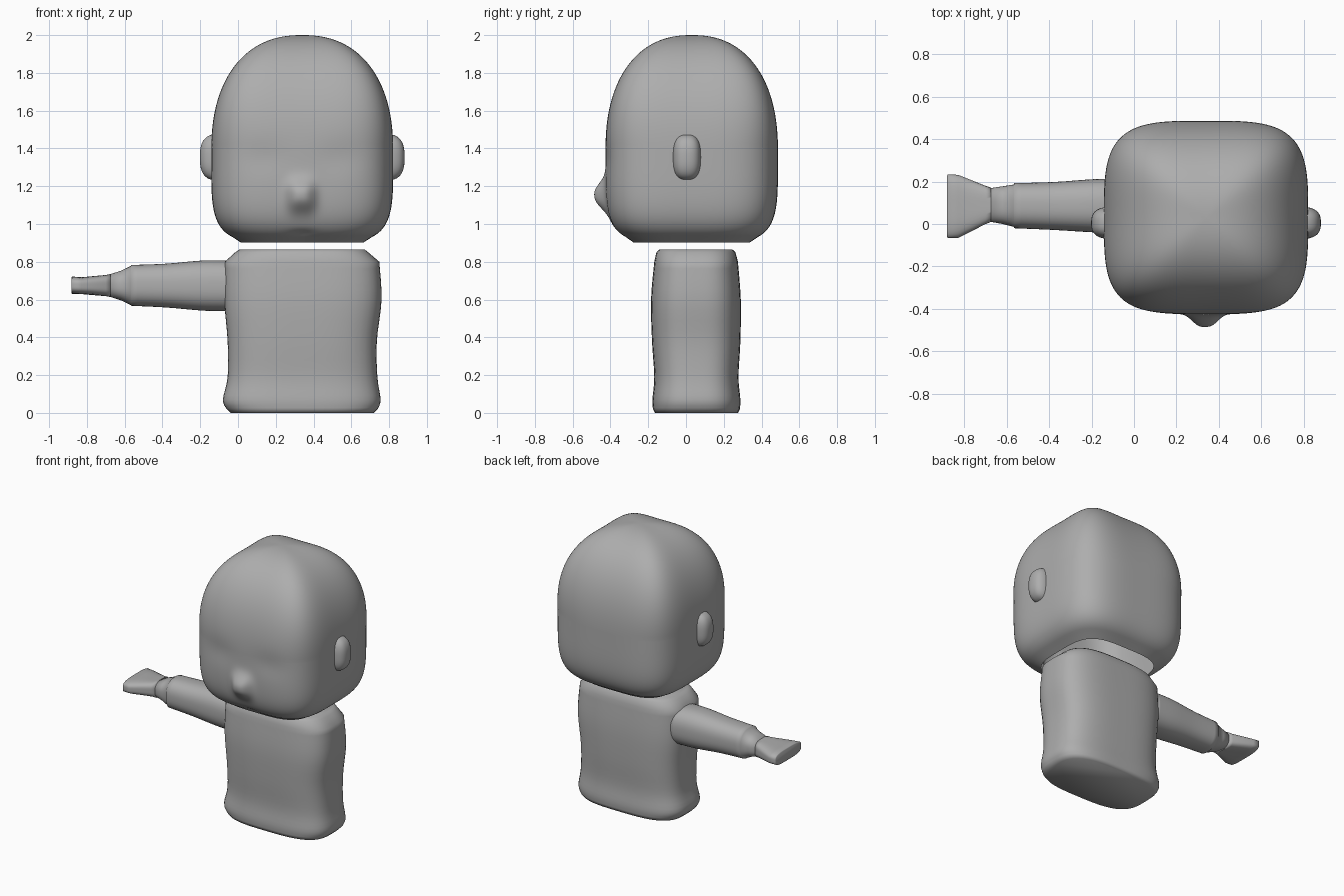
import bpy, bmesh, math
from mathutils import Vector

cube = bpy.data.objects.get("Cube")
if cube:
    bpy.data.objects.remove(cube)

grey = bpy.data.materials.new("mid grey")
grey.use_nodes = True
GREY = (0.42, 0.42, 0.42, 1)
grey.diffuse_color = GREY
grey.node_tree.nodes["Principled BSDF"].inputs["Base Color"].default_value = GREY


def finish(name, bm, angle):
    bmesh.ops.recalc_face_normals(bm, faces=bm.faces)
    mesh = bpy.data.meshes.new(name)
    bm.to_mesh(mesh)
    bm.free()
    mesh.materials.append(grey)
    obj = bpy.data.objects.new(name, mesh)
    bpy.context.collection.objects.link(obj)
    bpy.ops.object.select_all(action='DESELECT')
    obj.select_set(True)
    bpy.context.view_layer.objects.active = obj
    bpy.ops.object.shade_smooth_by_angle(angle=math.radians(angle))


def superellipse(power, sides):
    for i in range(sides):
        a = math.tau * (i + 0.5) / sides
        c, s = math.cos(a), math.sin(a)
        r = (abs(c) ** power + abs(s) ** power) ** (-1 / power)
        yield a, c * r, s * r


def skin(rings, caps):
    """Join rings of points with quads; caps closes the (first, last) ring."""
    bm = bmesh.new()
    loops = [[bm.verts.new(p) for p in ring] for ring in rings]
    for a, b in zip(loops, loops[1:]):
        for i in range(len(a)):
            j = (i + 1) % len(a)
            bm.faces.new((a[i], a[j], b[j], b[i]))
    for loop, closed in zip((loops[0], loops[-1]), caps):
        if closed:
            bm.faces.new(loop)
    return bm


def smooth_rows(rows, steps):
    """Catmull-Rom interpolation through the section rows."""
    out = []
    for i in range(len(rows) - 1):
        p = [rows[max(0, min(len(rows) - 1, i + k))] for k in (-1, 0, 1, 2)]
        for s in range(steps):
            t = s / steps
            out.append([b + 0.5 * t * (c - a + t * (2*a - 5*b + 4*c - d + t * (3 * (b - c) + d - a)))
                        for a, b, c, d in zip(*p)])
    return out + [list(rows[-1])]


def loft(name, rows, axis, power, sides=48):
    """Rows hold position, low and high of one side, low and high of the other."""
    rings = []
    for pos, a0, a1, b0, b1 in rows:
        ring = []
        for _, u, v in superellipse(power, sides):
            a = (a0 + a1) / 2 + u * (a1 - a0) / 2
            b = (b0 + b1) / 2 + v * (b1 - b0) / 2
            ring.append((a, b, pos) if axis == 'z' else (pos, a, b))
        rings.append(ring)
    finish(name, skin(rings, (True, True)), 100)


# Torso: waisted block with a chamfered shoulder line
side = smooth_rows([
    (0.02, -0.06, 0.74, -0.175, 0.285),
    (0.07, -0.08, 0.755, -0.178, 0.288),
    (0.19, -0.055, 0.738, -0.168, 0.278),
    (0.38, -0.055, 0.735, -0.18, 0.288),
    (0.6, -0.073, 0.76, -0.185, 0.29),
    (0.8, -0.07, 0.748, -0.168, 0.275)], 4)
loft("torso", [(0, -0.04, 0.72, -0.165, 0.275)] + side
     + [(0.85, -0.015, 0.69, -0.157, 0.262), (0.866, 0.01, 0.67, -0.14, 0.245)],
     'z', 3.2, 64)

# Single outstretched arm: sleeve stepping down to a wrist, and a flat hand
sleeve = smooth_rows([
    (-0.02, -0.045, 0.215, 0.538, 0.805),
    (-0.18, -0.04, 0.212, 0.541, 0.807),
    (-0.38, -0.028, 0.198, 0.558, 0.79),
    (-0.565, -0.02, 0.193, 0.567, 0.783)], 4)
loft("arm", sleeve + [
    (-0.568, -0.013, 0.186, 0.571, 0.778),
    (-0.62, 0, 0.178, 0.596, 0.752),
    (-0.685, 0.012, 0.168, 0.617, 0.732)], 'x', 2.5)
loft("hand", [
    (-0.675, 0.01, 0.172, 0.613, 0.735),
    (-0.7, 0, 0.18, 0.618, 0.73),
    (-0.83, -0.066, 0.232, 0.629, 0.718),
    (-0.878, -0.067, 0.234, 0.63, 0.722),
    (-0.882, -0.06, 0.228, 0.635, 0.717)], 'x', 3.5)

# Head: rounded box with a dome on top, open underneath
CX, CY, CZ = 0.34, 0.03, 1.4
HX, HY = 0.482, 0.457


def bump(x, z, cx, cz, wx, wz):
    return math.exp(-((x - cx) / wx) ** 2 - ((z - cz) / wz) ** 2)


levels = [(0.901, 0.67)]
for i in range(1, 60):
    t = 1 - i / 60
    if t < 0.95:
        levels.append((CZ - 0.502 * t, (1 - t ** 4.8) ** (1 / 4.8)))
for i in range(41):
    t = math.sin(math.pi / 2 * i / 40)
    levels.append((CZ + 0.6 * t, max(0.004, (1 - t ** 2.3) ** (1 / 2.3))))
rings = []
for z, s in levels:
    lift = max(0, (z - CZ) / 0.6)
    ring = []
    for a, u, v in superellipse(3.7 + lift, 240):
        r = s * (1 - 0.02 * lift * math.cos(2 * a) ** 2)
        x, y = CX + HX * u * r, CY + HY * v * r
        if v < 0 and s > 0.5:
            # shallow eye sockets, mouth dimple and a soft nose
            y += 0.008 * sum(bump(x, z, CX + k * 0.2, 1.35, 0.13, 0.09) for k in (-1, 1))
            y += 0.012 * bump(x, z, CX, 0.95, 0.07, 0.02)
            nose = ((x - CX + 0.005) / 0.072) ** 2
            tall = ((z - 1.15) / 0.08) ** 2
            y -= 0.062 * math.exp(-nose ** 1.4 - tall ** 1.2)
        ring.append((x, y, z))
    rings.append(ring)
finish("head", skin(rings, (False, True)), 100)

# Ears: rounded upright pads on both sides
for name, sign in (("left_ear", 1), ("right_ear", -1)):
    bm = bmesh.new()
    bmesh.ops.create_cube(bm, size=2)
    bmesh.ops.subdivide_edges(bm, edges=bm.edges, cuts=11, use_grid_fill=True)
    for v in bm.verts:
        p = v.co.copy()
        r = sum(abs(c) ** 2.7 for c in p) ** (-1 / 2.7)
        v.co = Vector((CX + sign * 0.44, 0.005, 1.353)) + Vector((p.x * 0.102, p.y * 0.076, p.z * 0.123)) * r
    finish(name, bm, 60)
